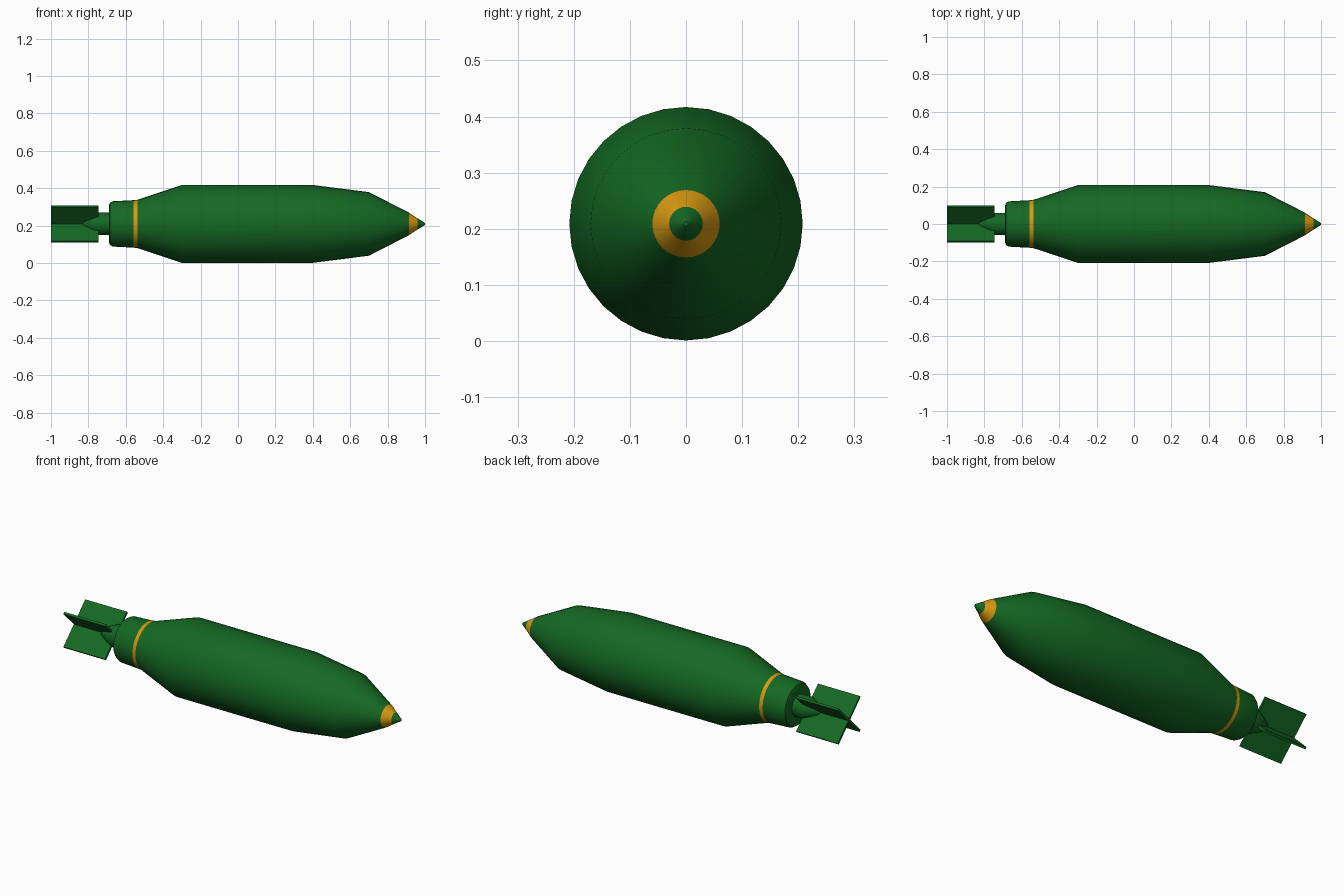
import bpy, bmesh, math
from mathutils import Matrix, Vector

if "Cube" in bpy.data.objects:
    bpy.data.objects.remove(bpy.data.objects["Cube"])

AXIS_Z = 0.209
SIDES = 32


def material(name, rgb):
    m = bpy.data.materials.new(name)
    m.diffuse_color = (*rgb, 1)
    m.use_nodes = True
    m.node_tree.nodes["Principled BSDF"].inputs["Base Color"].default_value = m.diffuse_color
    return m


green = material("green_paint", (0.007, 0.14, 0.017))
yellow = material("yellow_paint", (0.68, 0.32, 0.006))


def finish(bm, name, mats, smooth=True):
    bmesh.ops.recalc_face_normals(bm, faces=bm.faces)
    mesh = bpy.data.meshes.new(name)
    bm.to_mesh(mesh)
    bm.free()
    for m in mats:
        mesh.materials.append(m)
    ob = bpy.data.objects.new(name, mesh)
    bpy.context.collection.objects.link(ob)
    if smooth:
        bpy.ops.object.select_all(action='DESELECT')
        ob.select_set(True)
        bpy.context.view_layer.objects.active = ob
        bpy.ops.object.shade_smooth_by_angle(angle=math.radians(30))
    return ob


def lathe(name, profile, mats, painted=()):
    """Revolve (x, radius) points about the long axis; 'painted' bands use slot 1."""
    bm = bmesh.new()
    rings = []
    for x, r in profile:
        rings.append([bm.verts.new((x, r * math.sin(2 * math.pi * i / SIDES),
                                    AXIS_Z + r * math.cos(2 * math.pi * i / SIDES)))
                      for i in range(SIDES)])
    for k, (a, b) in enumerate(zip(rings, rings[1:])):
        for i in range(SIDES):
            j = (i + 1) % SIDES
            f = bm.faces.new((a[i], a[j], b[j], b[i]))
            f.material_index = int(k in painted)
    bm.faces.new(rings[0])
    bm.faces.new(rings[-1])
    return finish(bm, name, mats)


# Main casing with painted rear band and nose band
lathe("bomb_casing",
      [(-0.69, 0.06), (-0.69, 0.098), (-0.685, 0.112), (-0.67, 0.121),
       (-0.558, 0.127), (-0.538, 0.129), (-0.30, 0.208), (0.40, 0.208),
       (0.70, 0.17), (0.915, 0.06), (0.96, 0.03), (0.996, 0.008), (1.0, 0.004)],
      [green, yellow], painted=(4, 9))

# Tail stem tapering to a point between the fins
lathe("tail_stem",
      [(-0.685, 0.06), (-0.75, 0.06), (-0.78, 0.046), (-0.825, 0.02), (-0.832, 0.008)],
      [green])

# Crossed tail fins, set at 45 degrees
for n, angle in enumerate((45, -45)):
    bm = bmesh.new()
    bmesh.ops.create_cube(bm, size=1)
    bmesh.ops.scale(bm, verts=bm.verts, vec=Vector((0.255, 0.27, 0.012)))
    bmesh.ops.rotate(bm, verts=bm.verts, cent=(0, 0, 0),
                     matrix=Matrix.Rotation(math.radians(angle), 3, 'X'))
    bmesh.ops.translate(bm, verts=bm.verts, vec=(-0.8725, 0, AXIS_Z))
    finish(bm, f"tail_fin_{n + 1}", [green], smooth=False)
